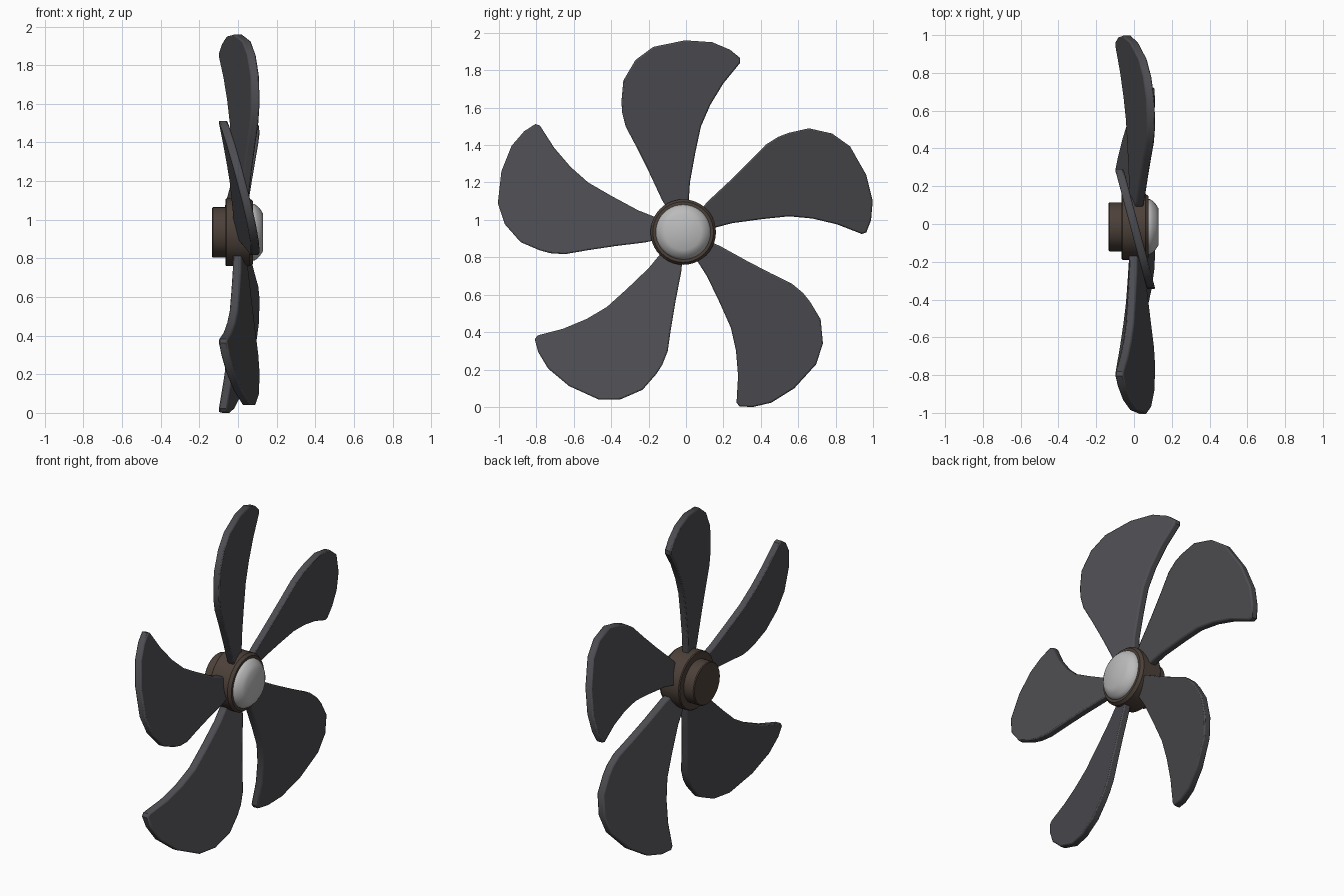
import bpy, bmesh, math
from mathutils import Matrix, Vector

cube = bpy.data.objects.get("Cube")
if cube:
    bpy.data.objects.remove(cube, do_unlink=True)

CENTRE = Vector((0, -0.015, 0.935))
BLADES = 5
THICK = 0.045


def material(name, rgb):
    m = bpy.data.materials.new(name)
    m.use_nodes = True
    m.diffuse_color = (*rgb, 1)
    m.node_tree.nodes["Principled BSDF"].inputs["Base Color"].default_value = (*rgb, 1)
    return m


def add_object(name, bm, mat, angle=30):
    bmesh.ops.recalc_face_normals(bm, faces=bm.faces)
    mesh = bpy.data.meshes.new(name)
    bm.to_mesh(mesh)
    bm.free()
    mesh.materials.append(mat)
    ob = bpy.data.objects.new(name, mesh)
    bpy.context.collection.objects.link(ob)
    ob.location = CENTRE
    bpy.ops.object.select_all(action='DESELECT')
    ob.select_set(True)
    bpy.context.view_layer.objects.active = ob
    bpy.ops.object.shade_smooth_by_angle(angle=math.radians(angle))
    return ob


def lathe(name, profile, mat, angle=30):
    """Spin (x, radius) points around the shaft axis."""
    bm = bmesh.new()
    verts = [bm.verts.new((x, 0, r)) for x, r in profile]
    edges = [bm.edges.new(pair) for pair in zip(verts, verts[1:])]
    bmesh.ops.spin(bm, geom=verts + edges, cent=(0, 0, 0), axis=(1, 0, 0),
                   angle=math.tau, steps=40)
    bmesh.ops.remove_doubles(bm, verts=bm.verts, dist=0.0005)
    return add_object(name, bm, mat, angle)


blade_grey = material("blade dark grey", (0.075, 0.073, 0.082))
hub_brown = material("hub brown", (0.073, 0.052, 0.041))
cap_silver = material("cap silver", (0.5, 0.5, 0.5))

# Hub with its narrower rear collar
lathe("hub", [(-0.135, 0), (-0.135, 0.125), (-0.13, 0.13), (-0.065, 0.13),
              (-0.065, 0.17), (-0.06, 0.175), (0.06, 0.175), (0.078, 0.162),
              (0.078, 0)], hub_brown)

# Rounded front cap with a flat nose
lathe("nose_cap", [(0.07, 0.147), (0.085, 0.146), (0.1, 0.136),
                   (0.115, 0.12), (0.13, 0.097), (0.13, 0)], cap_silver, 40)

# Blade outline as (sideways, outward) points measured from the shaft
OUTLINE = [(-0.07, 0.1), (-0.115, 0.175), (-0.185, 0.325), (-0.25, 0.455),
           (-0.308, 0.565), (-0.327, 0.64), (-0.33, 0.7), (-0.32, 0.81),
           (-0.255, 0.92), (-0.16, 0.99), (0.01, 1.025), (0.155, 1.015),
           (0.25, 0.975), (0.305, 0.93), (0.305, 0.905), (0.215, 0.795),
           (0.145, 0.68), (0.095, 0.565), (0.065, 0.425), (0.036, 0.265),
           (0.026, 0.1)]

for i in range(BLADES):
    bm = bmesh.new()
    # Pitched flat plate: x falls steadily across the blade
    face = bm.faces.new([bm.verts.new((-THICK / 2 + 0.003 - 0.265 * y, y, z))
                         for y, z in OUTLINE])
    rim = bmesh.ops.extrude_face_region(bm, geom=[face])
    top = [v for v in rim["geom"] if isinstance(v, bmesh.types.BMVert)]
    bmesh.ops.translate(bm, verts=top, vec=(THICK, 0, 0))
    bmesh.ops.rotate(bm, verts=bm.verts, cent=(0, 0, 0),
                     matrix=Matrix.Rotation(math.tau * i / BLADES, 3, 'X'))
    blade = add_object(f"blade_{i + 1}", bm, blade_grey)
    # Softened rim
    bevel = blade.modifiers.new("rim_bevel", 'BEVEL')
    bevel.width = 0.008
    bevel.segments = 2
    bevel.limit_method = 'ANGLE'
    bevel.angle_limit = math.radians(60)
